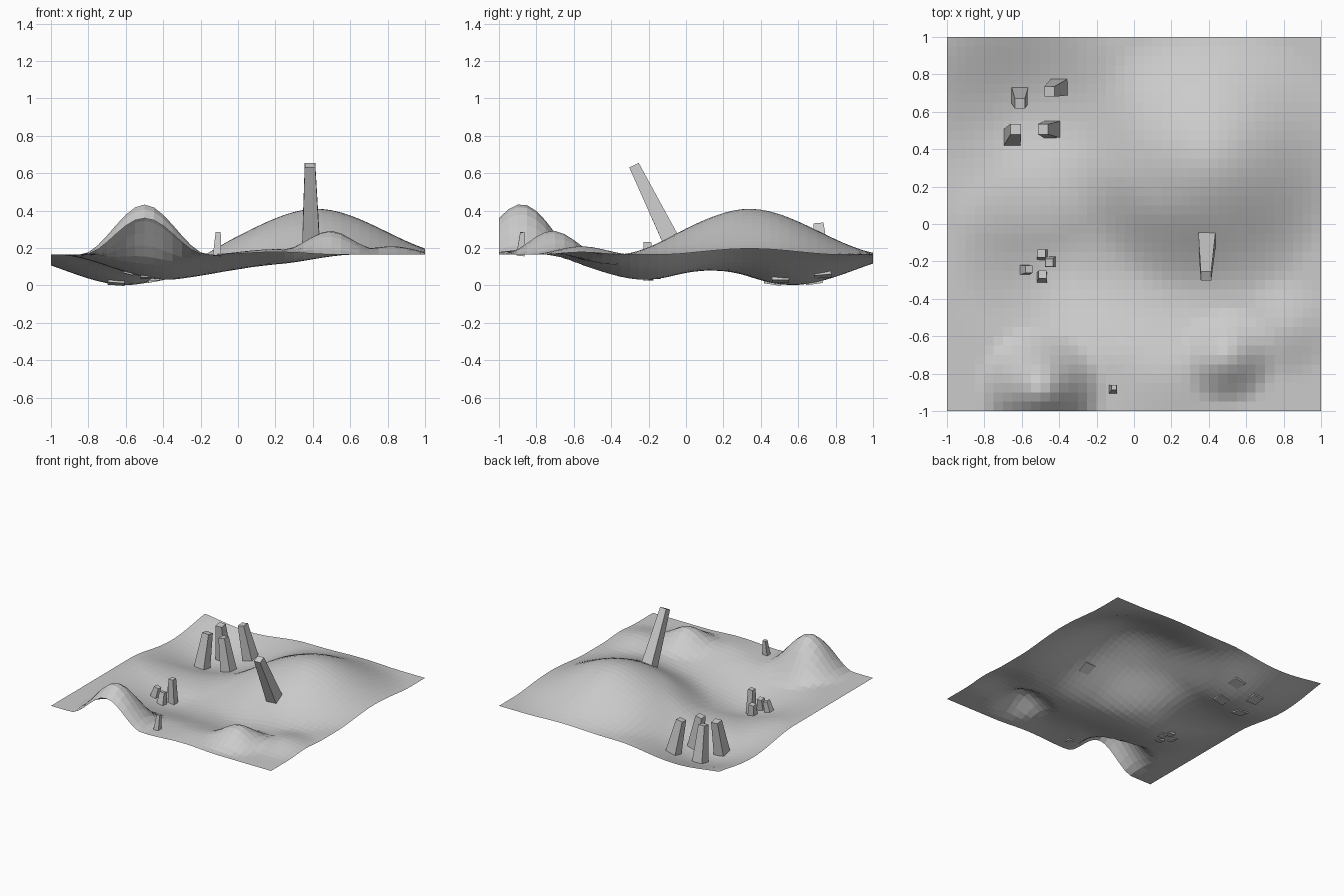
import bpy, bmesh
from math import hypot
from mathutils import Vector

if "Cube" in bpy.data.objects:
    bpy.data.objects.remove(bpy.data.objects["Cube"])

# Soft hills and hollows: x, y, height, radius
BUMPS = [
    (-0.50, -0.88, 0.27, 0.345),
    (0.42, 0.34, 0.245, 0.75),
    (0.50, -0.71, 0.125, 0.27),
    (0.20, -0.80, 0.030, 0.38),
    (0.82, -0.56, 0.045, 0.28),
    (-0.60, 0.57, -0.163, 0.67),
    (-0.38, -0.22, -0.135, 0.60),
    (0.15, -0.36, -0.055, 0.48),
]


def height(x, y):
    z = 0.165
    for bx, by, h, r in BUMPS:
        d = max(0.0, 1 - hypot(x - bx, y - by) / r)
        z += h * d * d * (3 - 2 * d)
    return max(z, 0.0)


def add_object(name, bm):
    bmesh.ops.recalc_face_normals(bm, faces=bm.faces)
    mesh = bpy.data.meshes.new(name)
    bm.to_mesh(mesh)
    bm.free()
    obj = bpy.data.objects.new(name, mesh)
    bpy.context.collection.objects.link(obj)
    return obj


# Ground sheet
bm = bmesh.new()
bmesh.ops.create_grid(bm, x_segments=40, y_segments=40, size=1)
for v in bm.verts:
    v.co.z = height(v.co.x, v.co.y)
add_object("ground", bm)


def pillar(name, base, lean, tall, w0, w1):
    """Square tapered pillar standing square to its leaning axis."""
    foot = Vector((*base, height(*base) - 0.008))
    tip = foot + Vector((*lean, tall))
    turn = Vector((0, 0, 1)).rotation_difference(tip - foot)
    bm = bmesh.new()
    rings = []
    for c, w in ((foot, w0), (tip, w1)):
        rings.append([bm.verts.new(c + turn @ Vector((sx * w / 2, sy * w / 2, 0)))
                      for sx, sy in ((-1, -1), (1, -1), (1, 1), (-1, 1))])
    lo, hi = rings
    bm.faces.new(lo[::-1])
    bm.faces.new(hi)
    for i in range(4):
        j = (i + 1) % 4
        bm.faces.new((lo[i], lo[j], hi[j], hi[i]))
    add_object(name, bm)


# Standing pillars: base, lean, height, base width, top width
PILLARS = [
    ("hill_pillar", (0.39, -0.083), (-0.005, -0.195), 0.395, 0.092, 0.056),
    ("hollow_pillar_1", (-0.61, 0.687), (0.0, -0.042), 0.30, 0.09, 0.055),
    ("hollow_pillar_2", (-0.652, 0.462), (0.02, 0.045), 0.28, 0.09, 0.058),
    ("hollow_pillar_3", (-0.437, 0.505), (-0.05, 0.002), 0.27, 0.09, 0.055),
    ("hollow_pillar_4", (-0.397, 0.733), (-0.055, -0.025), 0.28, 0.09, 0.055),
    ("small_pillar_1", (-0.49, -0.165), (-0.005, 0.008), 0.10, 0.055, 0.042),
    ("small_pillar_2", (-0.448, -0.202), (-0.005, -0.005), 0.205, 0.055, 0.042),
    ("small_pillar_3", (-0.587, -0.246), (0.026, 0.004), 0.09, 0.052, 0.04),
    ("small_pillar_4", (-0.493, -0.288), (0.004, 0.018), 0.10, 0.055, 0.042),
    ("front_pillar", (-0.112, -0.885), (0.006, 0.012), 0.125, 0.045, 0.027),
]
for p in PILLARS:
    pillar(*p)
